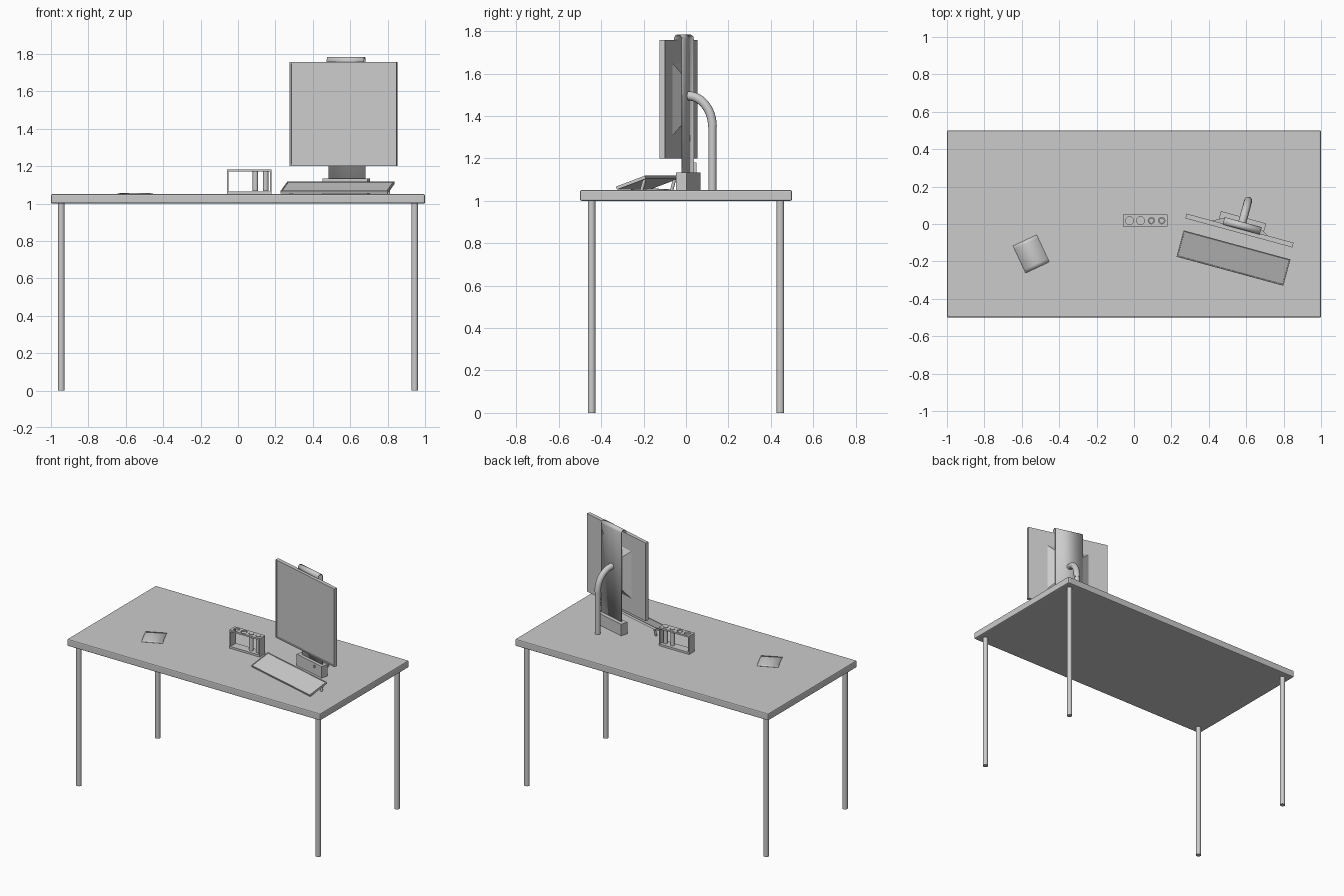
import bpy, bmesh, math
from mathutils import Matrix, Vector

if "Cube" in bpy.data.objects:
    bpy.data.objects.remove(bpy.data.objects["Cube"])

I = Matrix.Identity(4)
# Local frame of the turned display, its column, box and arm
DISPLAY = Matrix.Translation((0.564, -0.035, 0)) @ Matrix.Rotation(math.radians(-15.2), 4, 'Z')


def add(name, bm, frame=I, smooth=False):
    bmesh.ops.recalc_face_normals(bm, faces=bm.faces)
    me = bpy.data.meshes.new(name)
    bm.to_mesh(me)
    bm.free()
    ob = bpy.data.objects.new(name, me)
    bpy.context.collection.objects.link(ob)
    ob.matrix_world = frame
    if smooth:
        bpy.ops.object.select_all(action='DESELECT')
        bpy.context.view_layer.objects.active = ob
        ob.select_set(True)
        bpy.ops.object.shade_smooth_by_angle(angle=math.radians(40))
    return ob


def box(name, lo, hi, frame=I, bevel=0):
    lo, hi = Vector(lo), Vector(hi)
    bm = bmesh.new()
    bmesh.ops.create_cube(bm, size=1, matrix=Matrix.Translation((lo + hi) / 2) @ Matrix.Diagonal((*(hi - lo), 1)))
    ob = add(name, bm, frame)
    if bevel:
        m = ob.modifiers.new('bevel', 'BEVEL')
        m.width, m.segments = bevel, 2
    return ob


def recessed(name, lo, hi, normal, rim, depth, frame):
    """Box whose one face is inset and pushed in, leaving a rim."""
    ob = box(name, lo, hi, frame)
    bm = bmesh.new()
    bm.from_mesh(ob.data)
    face = max(bm.faces, key=lambda f: f.normal.dot(Vector(normal)))
    bmesh.ops.inset_region(bm, faces=[face], thickness=rim)
    bmesh.ops.inset_region(bm, faces=[face], thickness=0.001, depth=-depth)
    bm.to_mesh(ob.data)
    bm.free()
    return ob


def rod(name, a, b, r, frame=I, sides=24):
    a, b = Vector(a), Vector(b)
    rot = (b - a).to_track_quat('Z', 'Y').to_matrix().to_4x4()
    bm = bmesh.new()
    bmesh.ops.create_cone(bm, cap_ends=True, segments=sides, radius1=r, radius2=r, depth=(b - a).length,
                          matrix=Matrix.Translation((a + b) / 2) @ rot)
    return add(name, bm, frame, True)


def strip(name, profile, x0, x1, thick, frame):
    """Sheet with a (y, z) profile, stretched along x."""
    bm = bmesh.new()
    rows = [[bm.verts.new((x, y, z)) for x in (x0, x1)] for y, z in profile]
    for p, q in zip(rows, rows[1:]):
        bm.faces.new((p[0], p[1], q[1], q[0]))
    ob = add(name, bm, frame, True)
    m = ob.modifiers.new('thickness', 'SOLIDIFY')
    m.thickness, m.offset = thick, 0
    return ob


# Table
box('table_top', (-1, -0.5, 1.0), (1, 0.5, 1.05), bevel=0.007)
for sx in (-1, 1):
    for sy in (-1, 1):
        rod('table_leg', (sx * 0.945, sy * 0.445, 0), (sx * 0.945, sy * 0.445, 1.003), 0.018)

# Screen with recessed front and tapered back
recessed('screen', (-0.296, -0.013, 1.2), (0.296, 0.013, 1.757), (0, -1, 0), 0.012, 0.004, DISPLAY)
bm = bmesh.new()
rings = [[bm.verts.new((sx * w, y, 1.478 + sz * h)) for sx, sz in ((-1, -1), (1, -1), (1, 1), (-1, 1))]
         for w, h, y in ((0.155, 0.17, 0.012), (0.1, 0.12, 0.043))]
for i in range(4):
    j = (i + 1) % 4
    bm.faces.new((rings[0][i], rings[0][j], rings[1][j], rings[1][i]))
bm.faces.new(rings[0])
bm.faces.new(rings[1])
add('screen_back', bm, DISPLAY)

# Flat column that curls over at the top
curl = [(0.028 + 0.018 * math.cos(t), 1.764 + 0.018 * math.sin(t))
        for t in (math.pi * i / 12 for i in range(13))]
strip('column', [(0.046, 1.06)] + curl + [(0.010, 1.752)], -0.095, 0.11, 0.005, DISPLAY)

# Base box and its button
box('base_box', (-0.123, 0.022, 1.045), (0.128, 0.074, 1.133), DISPLAY)
rod('button', (0.06, 0.024, 1.11), (0.06, 0.014, 1.11), 0.009, DISPLAY)

# Support arm: straight post plus bent tube
rod('arm_post', (0.003, 0.166, 1.045), (0.003, 0.166, 1.36), 0.019, DISPLAY)
cu = bpy.data.curves.new('arm_bend', 'CURVE')
cu.dimensions, cu.bevel_depth, cu.bevel_resolution, cu.use_fill_caps = '3D', 0.0215, 4, True
path = [(0.166 - 0.12 * (1 - math.cos(t)), 1.35 + 0.145 * math.sin(t))
        for t in (math.pi / 2 * i / 12 for i in range(13))]
sp = cu.splines.new('POLY')
sp.points.add(len(path) - 1)
for p, (y, z) in zip(sp.points, path):
    p.co = (0.003, y, z, 1)
arm = bpy.data.objects.new('arm_bend', cu)
bpy.context.collection.objects.link(arm)
arm.matrix_world = DISPLAY

# Tilted keyboard with rear feet
yaw = Matrix.Translation((0.532, -0.182, 1.085)) @ Matrix.Rotation(math.radians(-15.2), 4, 'Z')
tilt = yaw @ Matrix.Rotation(math.radians(20), 4, 'X')
recessed('keyboard', (-0.296, -0.075, -0.007), (0.296, 0.075, 0.008), (0, 0, 1), 0.008, 0.003, tilt)
for x in (-0.27, 0.27):
    rod('keyboard_foot', (x, 0.06, 0.018), (x, 0.045, -0.036), 0.008, yaw, 12)

# Tube rack
top = box('rack_top', (-0.06, -0.013, 1.17), (0.18, 0.05, 1.181))
box('rack_bottom', (-0.06, -0.013, 1.05), (0.18, 0.05, 1.064))
for x in (-0.06, 0.171):
    box('rack_end', (x, -0.013, 1.064), (x + 0.009, 0.05, 1.17))
for i, x in enumerate((-0.024, 0.035, 0.093, 0.148)):
    r = 0.021 if i < 2 else 0.017
    cutter = rod('hole_cutter', (x, 0.018, 1.15), (x, 0.018, 1.2), r)
    cutter.hide_render = True
    cutter.hide_set(True)
    m = top.modifiers.new('hole', 'BOOLEAN')
    m.operation, m.object, m.solver = 'DIFFERENCE', cutter, 'EXACT'
    if i > 1:
        rod('tube', (x, 0.018, 1.066), (x, 0.018, 1.183), 0.0145)

# Slightly bowed sheet lying on the table
paper = Matrix.Translation((-0.55, -0.16, 1.05)) @ Matrix.Rotation(math.radians(25), 4, 'Z')
strip('paper', [(-0.08 + 0.02 * i, 0.001 + 0.005 * math.sin(math.pi * i / 8)) for i in range(9)],
      -0.07, 0.07, 0.0015, paper)
